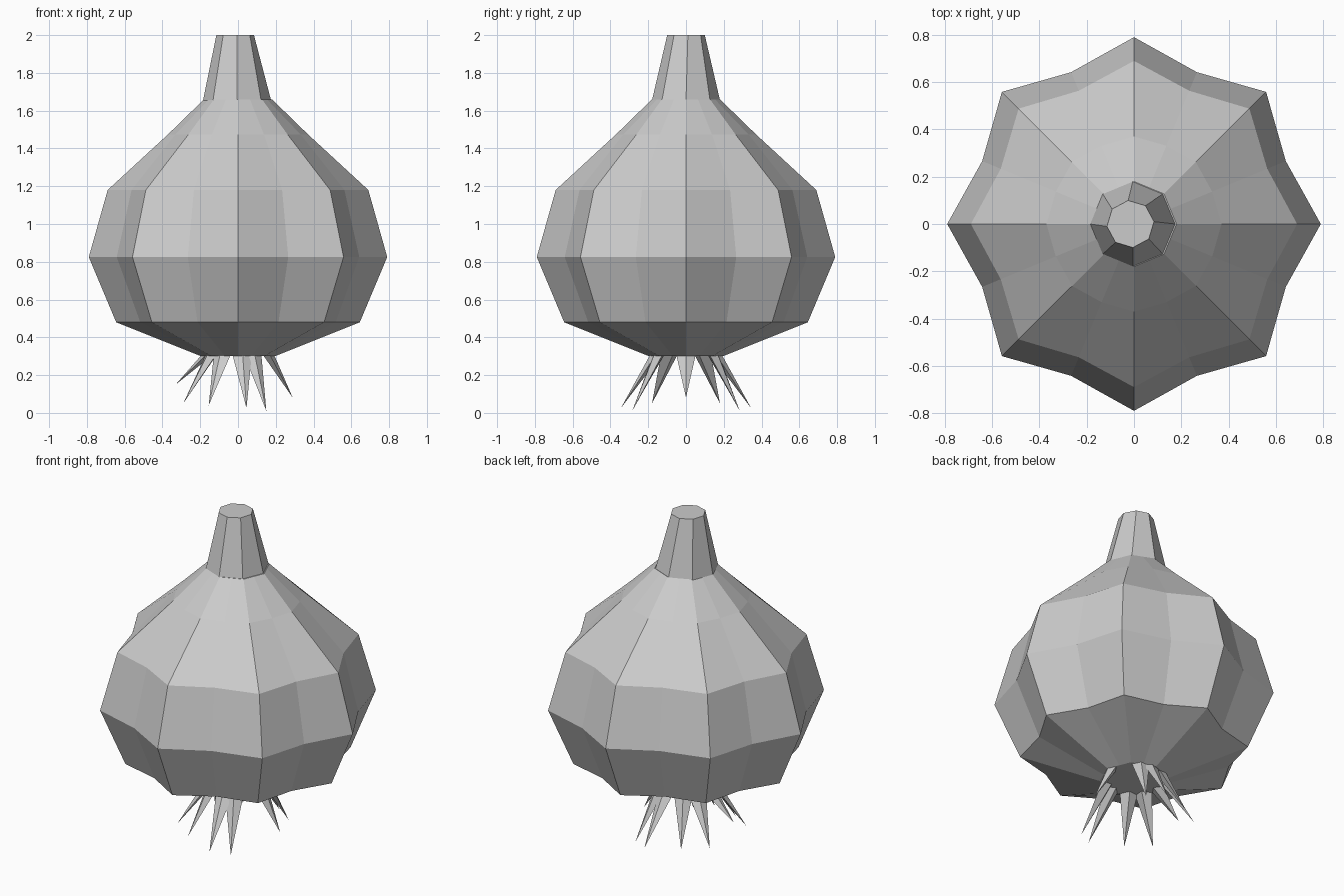
import bpy
from math import sin, cos, pi, atan2

if "Cube" in bpy.data.objects:
    bpy.data.objects.remove(bpy.data.objects["Cube"])


def make_object(name, verts, faces):
    mesh = bpy.data.meshes.new(name)
    mesh.from_pydata(verts, [], faces)
    mesh.validate()
    obj = bpy.data.objects.new(name, mesh)
    bpy.context.collection.objects.link(obj)
    return obj


def loft(name, rings):
    # skin equal-sized rings and cap both ends
    n = len(rings[0])
    verts = [v for ring in rings for v in ring]
    faces = [(k * n + i, k * n + (i + 1) % n, (k + 1) * n + (i + 1) % n, (k + 1) * n + i)
             for k in range(len(rings) - 1) for i in range(n)]
    faces += [tuple(reversed(range(n))), tuple(range(len(verts) - n, len(verts)))]
    return make_object(name, verts, faces)


def ring(z, ridge, valley, n=16, cx=0.0, turn=0.0):
    pts = []
    for i in range(n):
        a = 2 * pi * i / n + turn
        r = valley if i % 2 else ridge
        pts.append((cx + r * cos(a), r * sin(a), z))
    return pts


# Ribbed bulb: height, ridge radius, valley radius
profile = [(0.30, 0.195, 0.18), (0.48, 0.645, 0.56), (0.825, 0.79, 0.695),
           (1.18, 0.69, 0.61), (1.475, 0.37, 0.358), (1.66, 0.18, 0.166)]
loft("bulb", [ring(*p) for p in profile])

# Tapered eight-sided stem, leaning slightly to the left
loft("stem", [ring(1.655, 0.18, 0.18, 8, -0.005),
              ring(2.0, 0.1, 0.1, 8, -0.015, 0.1)])

# Splayed roots: half of the tips, mirrored across y
half = [(0.29, 0.0, 0.08), (0.15, 0.285, 0.01), (0.045, 0.345, 0.025),
        (-0.155, 0.27, 0.04), (-0.29, 0.18, 0.05), (-0.33, 0.0, 0.15)]
tips = half + [(x, -y, z) for x, y, z in half if y > 0]
verts, faces = [], []
for x, y, z in tips:
    a = atan2(y, x)
    b = len(verts)
    for da, r in ((-0.3, 0.175), (0, 0.19), (0.3, 0.175), (0, 0.13)):
        verts.append((r * cos(a + da), r * sin(a + da), 0.31))
    verts.append((x, y, z))
    faces += [(b + (i + 1) % 4, b + i, b + 4) for i in range(4)]
    faces.append((b, b + 1, b + 2, b + 3))
make_object("roots", verts, faces)
